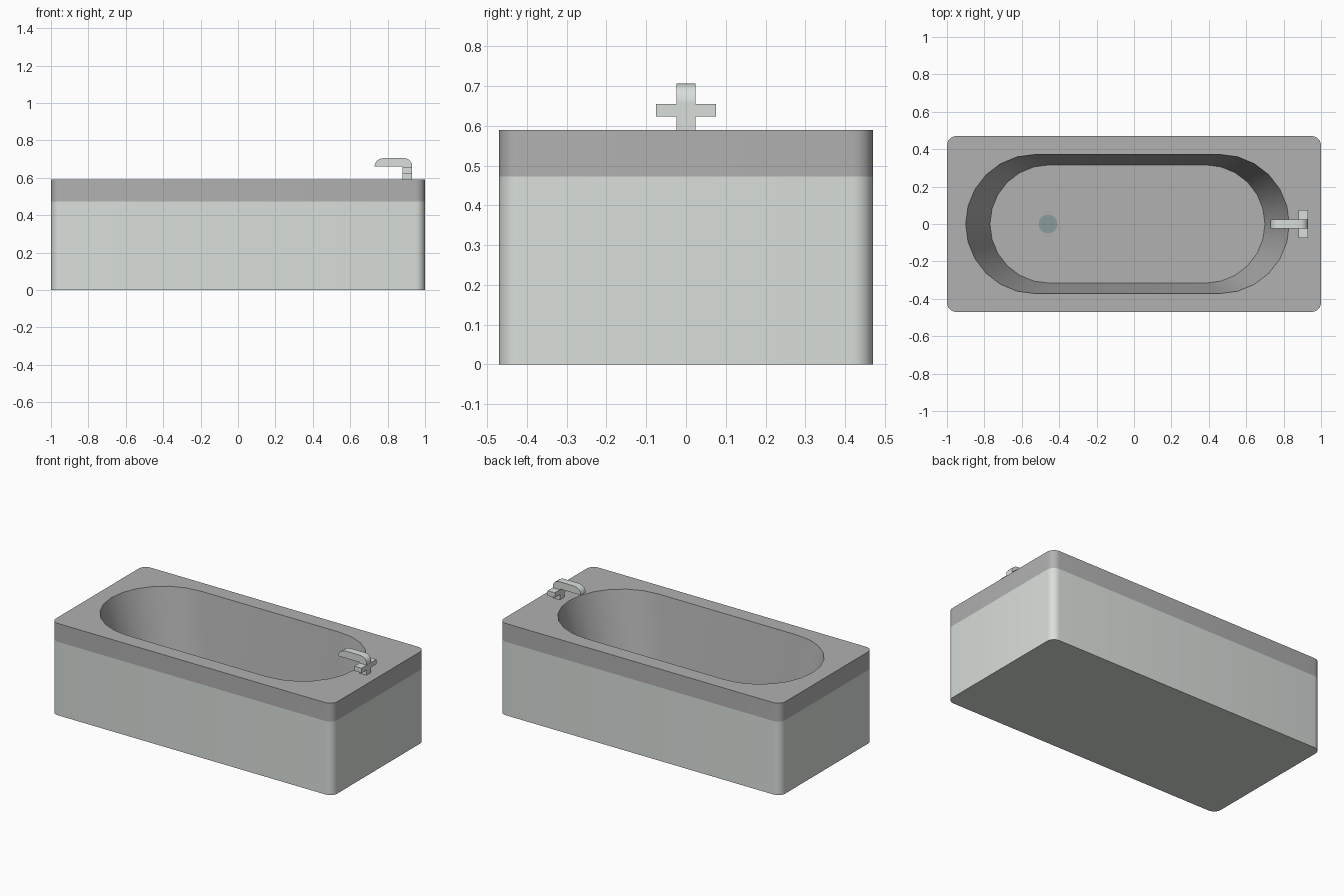
import bpy, bmesh, math

if "Cube" in bpy.data.objects:
    bpy.data.objects.remove(bpy.data.objects["Cube"])

def material(name, rgb):
    m = bpy.data.materials.new(name)
    m.diffuse_color = (*rgb, 1)
    m.use_nodes = True
    m.node_tree.nodes["Principled BSDF"].inputs["Base Color"].default_value = m.diffuse_color
    return m

ENAMEL = material("rim_grey", (0.44, 0.44, 0.44))
PANEL = material("pale_panel", (0.70, 0.74, 0.71))
DRAIN = material("drain_grey", (0.25, 0.33, 0.33))

def ring(bm, hx, hy, r, z, cx=0.0, seg=6):
    """Rounded rectangle; r == hy gives a stadium with the same vertex count."""
    out = []
    for q, (sx, sy) in enumerate(((1, 1), (-1, 1), (-1, -1), (1, -1))):
        for i in range(seg + 1):
            a = (q + i / seg) * math.pi / 2
            out.append(bm.verts.new((cx + sx * (hx - r) + r * math.cos(a),
                                     sy * (hy - r) + r * math.sin(a), z)))
    return out

def finish(bm, name, mat, angle=35):
    me = bpy.data.meshes.new(name)
    bm.to_mesh(me)
    bm.free()
    ob = bpy.data.objects.new(name, me)
    bpy.context.collection.objects.link(ob)
    me.materials.append(mat)
    bpy.ops.object.select_all(action='DESELECT')
    ob.select_set(True)
    bpy.context.view_layer.objects.active = ob
    bpy.ops.object.shade_smooth_by_angle(angle=math.radians(angle))
    return ob

def shell(name, rings, mat, cap_first=False, cap_last=False):
    bm = bmesh.new()
    loops = [ring(bm, *r) for r in rings]
    for a, b in zip(loops, loops[1:]):
        n = len(a)
        for i in range(n):
            j = (i + 1) % n
            bm.faces.new((a[i], a[j], b[j], b[i]))
    if cap_first:
        bm.faces.new(loops[0][::-1])
    if cap_last:
        bm.faces.new(loops[-1])
    bmesh.ops.remove_doubles(bm, verts=bm.verts[:], dist=1e-5)
    return finish(bm, name, mat)

def prism(name, profile, half_width, mat):
    """Extrude an xz profile symmetrically along y."""
    bm = bmesh.new()
    f = bm.faces.new([bm.verts.new((x, -half_width, z)) for x, z in profile])
    ext = bmesh.ops.extrude_face_region(bm, geom=[f])["geom"]
    bmesh.ops.translate(bm, vec=(0, 2 * half_width, 0),
                        verts=[v for v in ext if isinstance(v, bmesh.types.BMVert)])
    bmesh.ops.recalc_face_normals(bm, faces=bm.faces[:])
    return finish(bm, name, mat)

def box_profile(x0, x1, z0, z1):
    return [(x0, z0), (x1, z0), (x1, z1), (x0, z1)]

# lower surround, closed underneath
shell("tub_panel", [(1, 0.47, 0.05, 0), (1, 0.47, 0.05, 0.472)], PANEL, cap_first=True)

# rim band, deck, tapered basin wall and floor
shell("tub_basin", [(1, 0.47, 0.05, 0.472), (1, 0.47, 0.05, 0.59),
                    (0.865, 0.372, 0.372, 0.59, -0.035),
                    (0.735, 0.316, 0.316, 0.12, -0.035)], ENAMEL, cap_last=True)

# drain disc on the basin floor
shell("drain", [(0.05, 0.05, 0.05, 0.12, -0.46, 4), (0.05, 0.05, 0.05, 0.125, -0.46, 4)],
      DRAIN, cap_last=True)

# tap: post, cross handle, curved spout
prism("tap_post", box_profile(0.88, 0.93, 0.59, 0.66), 0.024, PANEL)
prism("tap_handle", box_profile(0.88, 0.931, 0.624, 0.655), 0.075, PANEL)
prism("tap_spout", [(0.73, 0.66), (0.93, 0.66), (0.929, 0.677), (0.918, 0.694), (0.902, 0.703),
                    (0.885, 0.706), (0.778, 0.706), (0.757, 0.701), (0.741, 0.690),
                    (0.732, 0.674)], 0.024, PANEL)
